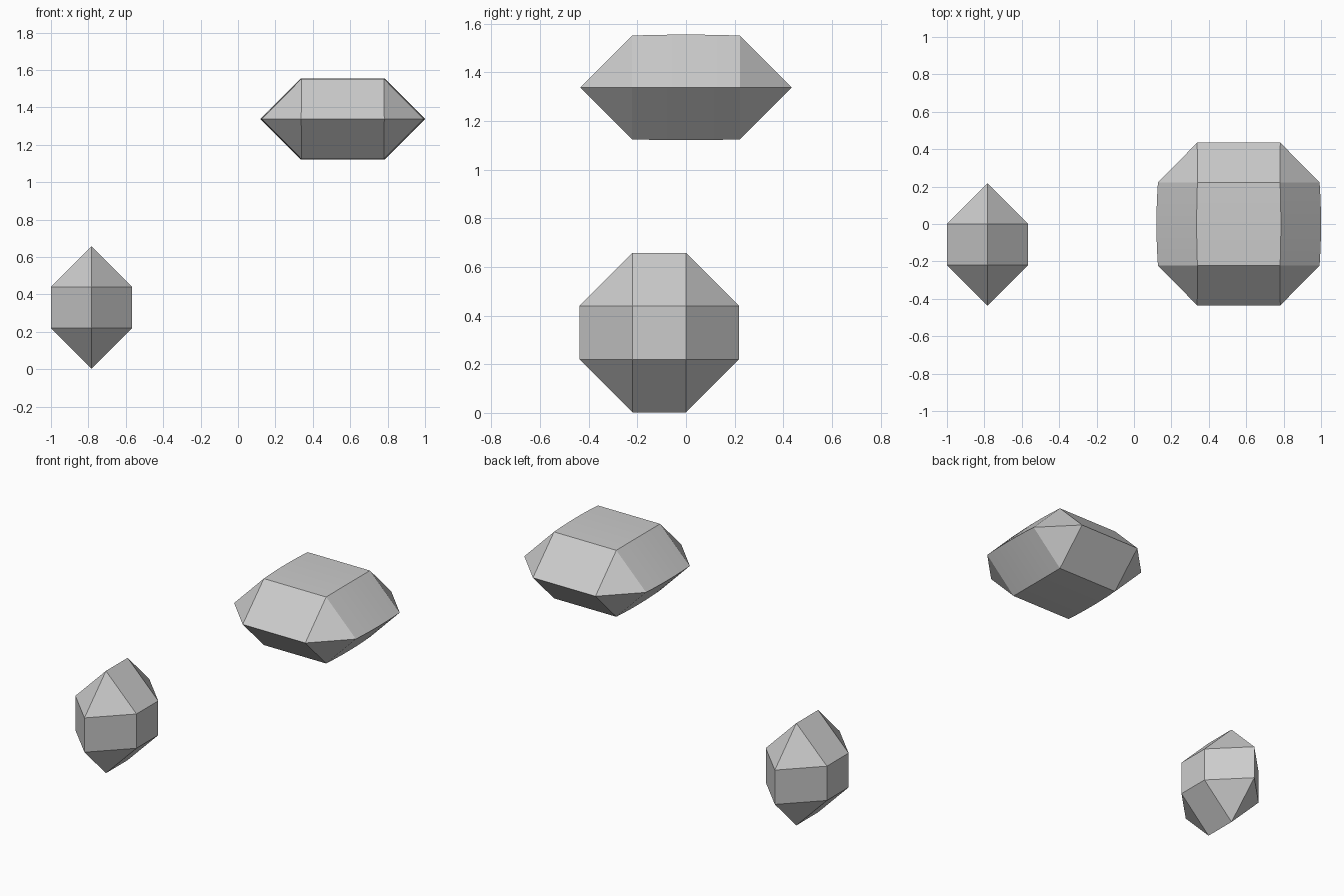
import bpy, bmesh, math
from mathutils import Vector

cube = bpy.data.objects.get("Cube")
if cube:
    bpy.data.objects.remove(cube, do_unlink=True)

# Single stone colour
stone = bpy.data.materials.new("stone_grey")
stone.use_nodes = True
GREY = (0.6, 0.6, 0.6, 1)
stone.diffuse_color = GREY
stone.node_tree.nodes["Principled BSDF"].inputs["Base Color"].default_value = GREY
SIGNS = (-1, 1)


def faceted_gem(name, points, centre):
    """Wrap points in a convex skin and merge the coplanar triangles."""
    bm = bmesh.new()
    for p in points:
        bm.verts.new(Vector(p))
    bmesh.ops.convex_hull(bm, input=bm.verts[:])
    bmesh.ops.dissolve_limit(bm, angle_limit=math.radians(0.3),
                             verts=bm.verts[:], edges=bm.edges[:])
    bmesh.ops.recalc_face_normals(bm, faces=bm.faces[:])
    mesh = bpy.data.meshes.new(name)
    bm.to_mesh(mesh)
    bm.free()
    mesh.materials.append(stone)
    obj = bpy.data.objects.new(name, mesh)
    obj.location = centre
    bpy.context.collection.objects.link(obj)
    bpy.ops.object.select_all(action='DESELECT')
    obj.select_set(True)
    bpy.context.view_layer.objects.active = obj
    bpy.ops.object.shade_smooth_by_angle(angle=math.radians(15))
    return obj


# Small gem: upright octagon with a square facet on each side
small, inner, outer = [], 0.11, 0.328
for a in SIGNS:
    for b in SIGNS:
        small += [(0, a * inner, b * outer), (0, a * outer, b * inner)]
        small += [(s * 0.217, a * inner, b * inner) for s in SIGNS]
faceted_gem("small_gem", small, (-0.783, -0.11, 0.33))

# Large gem: slightly barrelled hexagonal body with wedge-shaped ends
large, half_body, steps = [], 0.222, 6
for i in range(steps + 1):
    t = 2 * i / steps - 1
    swell = 1 - 0.018 * t * t
    for s in SIGNS:
        large.append((s * 0.44 * swell, t * half_body, 0))
        large += [(s * 0.225 * swell, t * half_body, e * 0.217 * swell) for e in SIGNS]
large += [(s * 0.222, e * 0.435, 0) for s in SIGNS for e in SIGNS]
faceted_gem("large_gem", large, (0.56, 0, 1.338))
